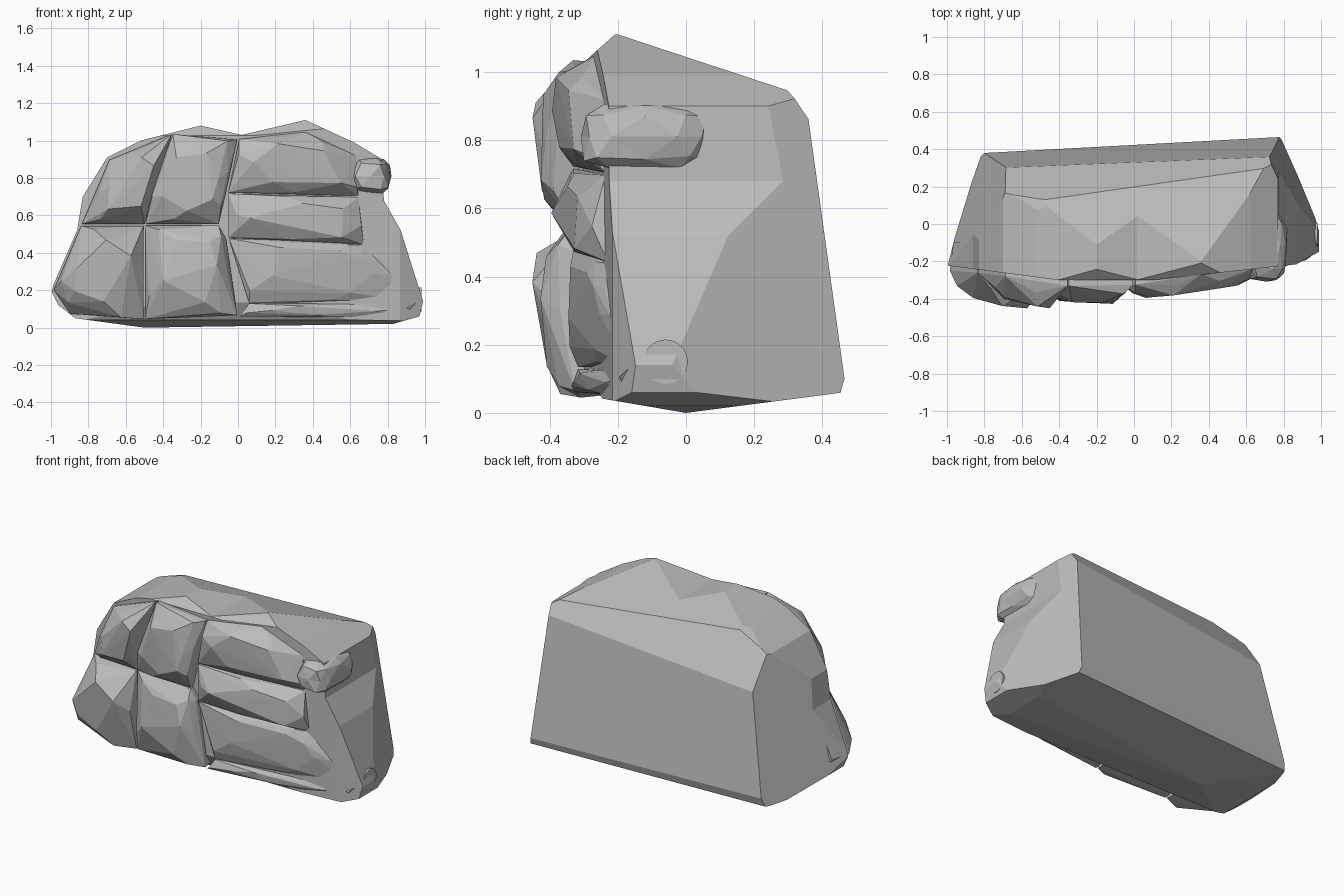
import bpy, bmesh, math, random
from mathutils import Vector, Matrix

random.seed(4)
cube = bpy.data.objects.get("Cube")
if cube:
    bpy.data.objects.remove(cube, do_unlink=True)

stone = bpy.data.materials.new("stone_grey")
stone.use_nodes = True
GREY = (.5, .5, .5, 1)
stone.diffuse_color = GREY
shader = stone.node_tree.nodes["Principled BSDF"]
shader.inputs["Base Color"].default_value = GREY
shader.inputs["Roughness"].default_value = .9


def finish(name, bm):
    """Turn a bmesh into a grey stone object."""
    bmesh.ops.recalc_face_normals(bm, faces=bm.faces[:])
    mesh = bpy.data.meshes.new(name)
    bm.to_mesh(mesh)
    bm.free()
    mesh.materials.append(stone)
    obj = bpy.data.objects.new(name, mesh)
    bpy.context.collection.objects.link(obj)
    return obj


def chisel(bm, point, normal):
    """Slice off everything beyond a plane and close the cut."""
    geometry = bm.verts[:] + bm.edges[:] + bm.faces[:]
    bmesh.ops.bisect_plane(bm, geom=geometry, plane_co=point,
                           plane_no=Vector(normal).normalized(), clear_outer=True)
    open_edges = [edge for edge in bm.edges if edge.is_boundary]
    bmesh.ops.holes_fill(bm, edges=open_edges, sides=0)


def front_depth(x):
    """How far the face stands forward along its width."""
    return -.24 - .1 * math.exp(-4 * (x + .2) ** 2) + .2 * max(0, x - .6)


# Main boulder: front outline pushed back, then chiselled on every side
OUTLINE = [(-1, .2), (-.86, .52), (-.83, .7), (-.7, .91), (-.52, 1), (-.2, 1.08),
           (.02, 1.03), (.36, 1.11), (.62, .99), (.77, .9), (.78, .68), (.87, .52),
           (.99, .14), (.97, .06), (.83, .02), (-.5, 0), (-.87, .05), (-.96, .12)]
bm = bmesh.new()
front = bm.faces.new([bm.verts.new((x, -.3, z)) for x, z in OUTLINE])
pushed = bmesh.ops.extrude_face_region(bm, geom=[front], use_keep_orig=True)
moved = [item for item in pushed["geom"] if isinstance(item, bmesh.types.BMVert)]
bmesh.ops.translate(bm, verts=moved, vec=(0, .9, 0))
CUTS = {
    "back": ((.78, .465, .1), (-.054, 1, .135)),
    "back foot": ((.78, .465, .1), (-.054, 1, -.3)),
    "top slope": ((.36, -.2, 1.11), (0, .33, 1)),
    "top front edge": ((0, -.22, 1.1), (0, -.9, 1)),
    "right shoulder": ((-.7, .23, .9), (-.34, .25, 1)),
    "top back edge": ((.7, .33, .9), (-.11, 1, .7)),
    "left end": ((.78, .46, .1), (1, .43, .13)),
    "right end": ((-1, -.24, .2), (-1, .36, .23)),
    "underside back": ((0, 0, 0), (0, .13, -1)),
    "underside front": ((0, 0, 0), (0, -.17, -1)),
    "toe": ((0, -.25, .05), (0, -1, -.6)),
    "left foot": ((.95, -.17, .1), (.55, -1, 0)),
    "left front": ((.1, -.3, .5), (.11, -1, 0)),
    "right front": ((-.4, -.3, .5), (-.13, -1, 0)),
}
for point, normal in CUTS.values():
    chisel(bm, point, normal)
bmesh.ops.triangulate(bm, faces=bm.faces[:])
body = finish("boulder", bm)

# Seam crossings on the front face, shared by neighbouring blocks
SEAMS = dict(
    a=(-.99, .2), b=(-.84, .55), c=(-.69, .9), d=(-.35, 1.04), e=(-.5, .55),
    f=(-.1, .55), g=(-.46, .75), h=(0, 1.01), i=(-.9, .07), j=(-.5, .04), k=(0, .06),
    m=(-.06, .72), n=(.65, .7), o=(.64, .92), p=(.36, 1.05), q=(-.06, .48),
    r=(.55, .46), s=(.68, .44), t=(.82, .3), u=(.96, .13), v=(.9, .05), w=(.05, .13))


def block(name, corners, bulge):
    """Faceted block swelling forward between its seam crossings."""
    rim = [Vector((SEAMS[c][0], front_depth(SEAMS[c][0]), SEAMS[c][1])) for c in corners]
    centre = sum(rim, Vector()) / len(rim)
    points = []
    for here, after in zip(rim, rim[1:] + rim[:1]):
        edge = centre.lerp(here, .98)
        root = centre.lerp(here, .9)
        root.y = -.1
        points += [edge, root]
        for reach, swell in ((.92, .5), (.65, .95)):
            spot = here.lerp(after, random.uniform(.1, .6))
            spot = centre.lerp(spot, reach + random.uniform(-.06, .06))
            spot.y -= bulge * swell * random.uniform(.8, 1.05)
            points.append(spot)
    bm = bmesh.new()
    for point in points:
        bm.verts.new(point)
    bmesh.ops.convex_hull(bm, input=bm.verts[:])
    loose = [vert for vert in bm.verts if not vert.link_faces]
    bmesh.ops.delete(bm, geom=loose, context="VERTS")
    return finish(name, bm)


# Chiselled front blocks
parts = [
    block("upper_right_block", "begdc", .14),
    block("upper_middle_block", "efmhdg", .11),
    block("lower_right_block", "abeji", .16),
    block("lower_middle_block", "efqkj", .1),
    block("upper_left_block", "mnoph", .09),
    block("middle_left_block", "mnsrq", .09),
    block("lower_left_block", "qrstuw", .05),
    block("front_ledge", "wuvk", .04),
]

# Overhanging boxy knuckle on the left end
bm = bmesh.new()
bmesh.ops.create_icosphere(bm, subdivisions=2, radius=1)
size = Vector((.11, .2, .1))
for vert in bm.verts:
    boxy = [math.copysign(abs(c) ** .6, c) * random.uniform(.9, 1.05) for c in vert.co]
    vert.co = Vector(s * c for s, c in zip(size, boxy))
bmesh.ops.translate(bm, verts=bm.verts[:], vec=(.71, -.12, .81))
parts.append(finish("end_knuckle", bm))

# Round plug near the foot
bm = bmesh.new()
turn = Matrix.Translation((.88, -.06, .15)) @ Matrix.Rotation(math.pi / 2, 4, "Y")
bmesh.ops.create_cone(bm, cap_ends=True, segments=32, radius1=.065, radius2=.065,
                      depth=.2, matrix=turn)
parts.append(finish("round_plug", bm))

# Fuse everything into one stone
for part in parts:
    union = body.modifiers.new(part.name, "BOOLEAN")
    union.operation = "UNION"
    union.solver = "EXACT"
    union.object = part
bpy.context.view_layer.update()
graph = bpy.context.evaluated_depsgraph_get()
fused = bpy.data.meshes.new_from_object(body.evaluated_get(graph))
body.modifiers.clear()
body.data = fused
for part in parts:
    bpy.data.objects.remove(part, do_unlink=True)
fused.shade_flat()
